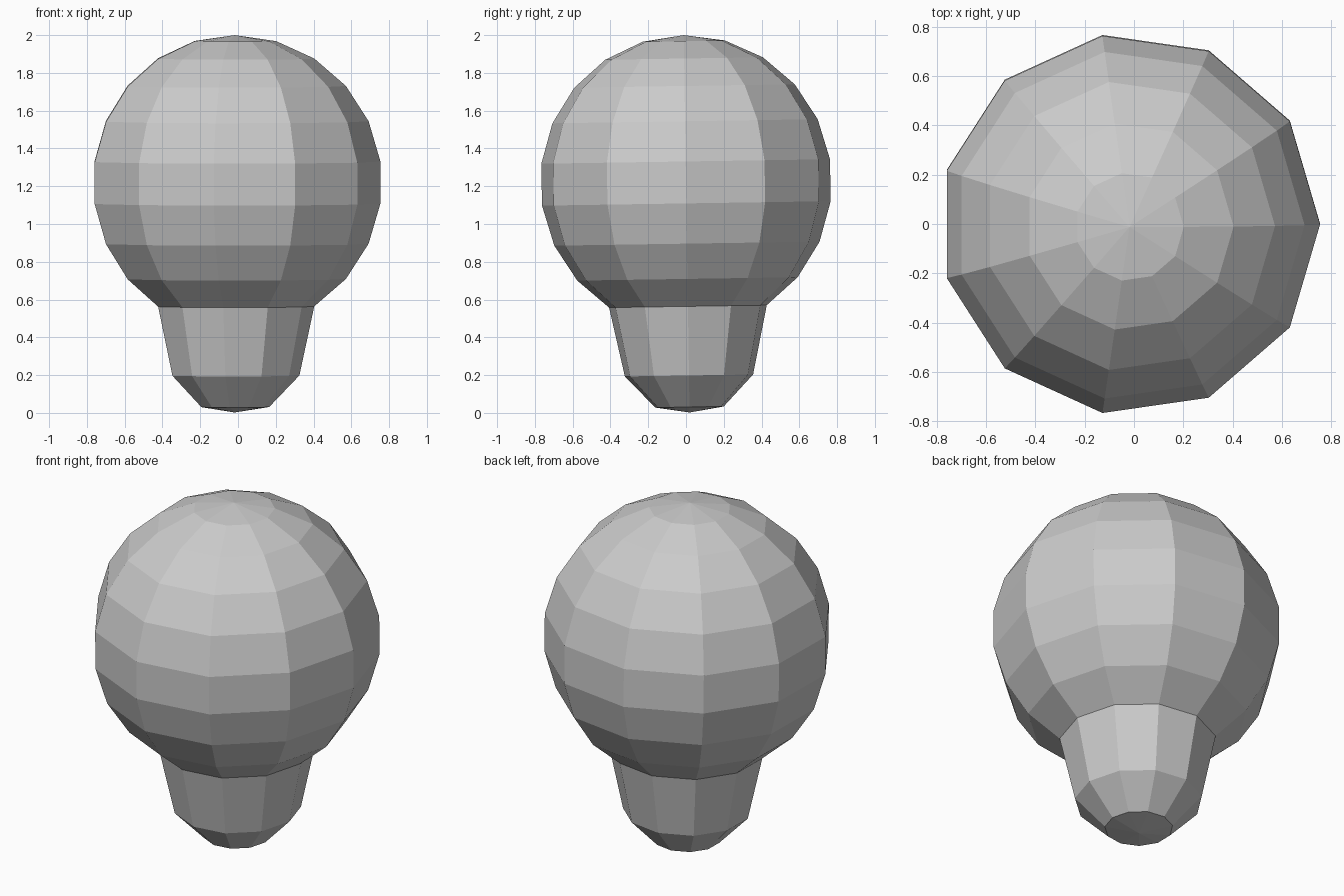
import bpy, bmesh
from math import sin, cos, pi
from mathutils import Matrix

if "Cube" in bpy.data.objects:
    bpy.data.objects.remove(bpy.data.objects["Cube"])

SIDES = 11
R, CZ = 0.78, 1.22      # globe radius and centre height

# Profile (radius, height about the globe centre): globe rings, then neck rings
globe = [(R * sin(a), R * cos(a)) for a in (pi * i / 11 for i in range(1, 10))]
neck = [(0.343, 0.198 - CZ), (0.183, 0.031 - CZ)]
profile = globe + neck

bm = bmesh.new()
rings = [[bm.verts.new((r * cos(2 * pi * k / SIDES), r * sin(2 * pi * k / SIDES), z))
          for k in range(SIDES)] for r, z in profile]
top = bm.verts.new((0, 0, R))
tip = bm.verts.new((0, 0, 0.002 - CZ))

# Side faces and the two end fans
for k in range(SIDES):
    n = (k + 1) % SIDES
    bm.faces.new((top, rings[0][k], rings[0][n]))
    bm.faces.new((tip, rings[-1][n], rings[-1][k]))
    for a, b in zip(rings, rings[1:]):
        bm.faces.new((a[k], b[k], b[n], a[n]))

# Slight backward lean, then lift onto the ground
bm.transform(Matrix.Translation((-0.018, 0, CZ)) @ Matrix.Rotation(0.0155, 4, 'X'))
bmesh.ops.recalc_face_normals(bm, faces=bm.faces)

mesh = bpy.data.meshes.new("bulb")
bm.to_mesh(mesh)
bm.free()
bulb = bpy.data.objects.new("bulb", mesh)
bpy.context.collection.objects.link(bulb)
